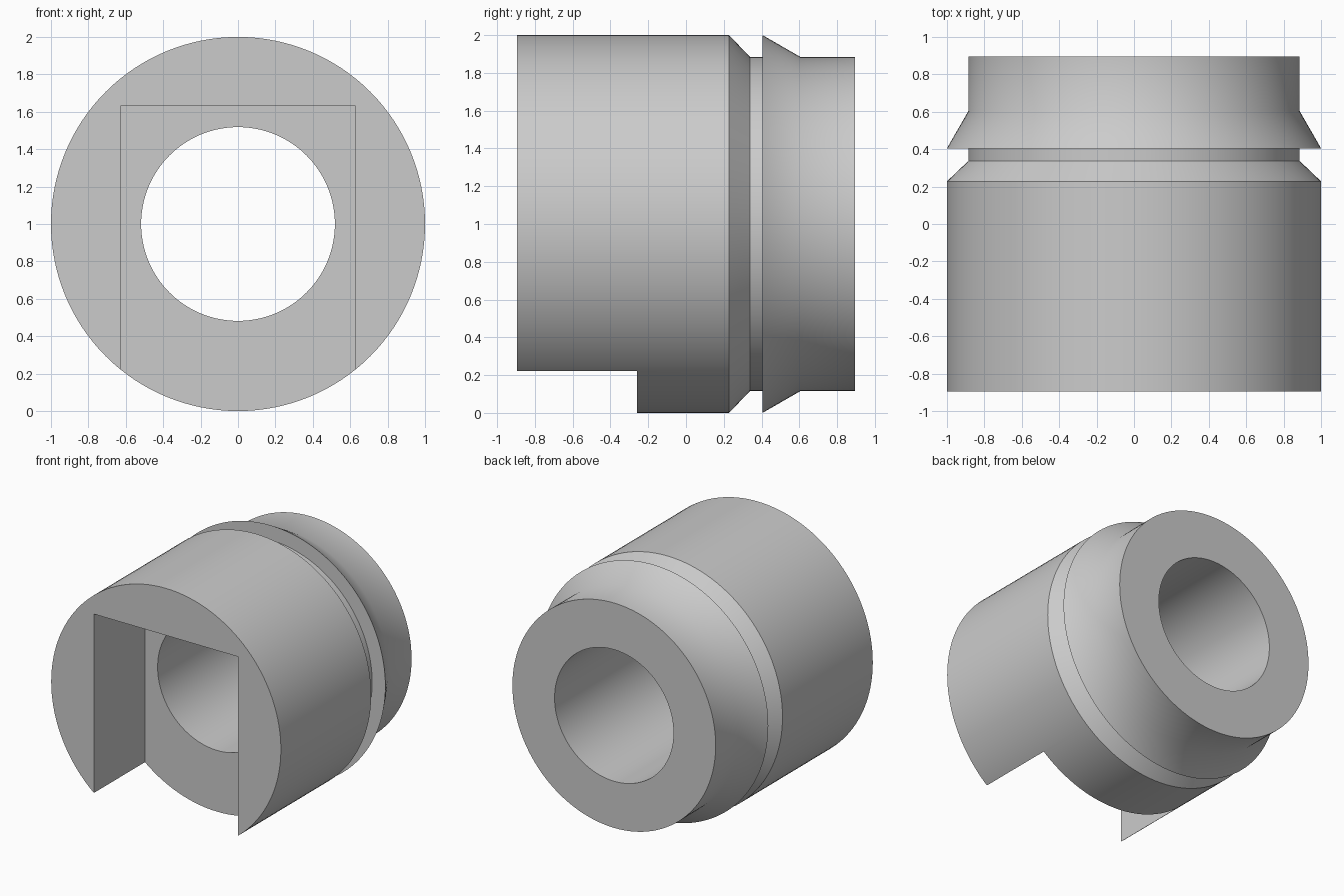
import bpy, bmesh, math
from mathutils import Matrix, Vector

cube = bpy.data.objects.get("Cube")
if cube:
    bpy.data.objects.remove(cube, do_unlink=True)

SEGMENTS = 128
FRONT, BACK = -0.895, 0.895
AXIS = Vector((0, 0, 1))  # centre of the bore

grey = bpy.data.materials.new("light grey")
grey.use_nodes = True
colour = (0.6, 0.6, 0.6, 1)
grey.diffuse_color = colour
grey.node_tree.nodes["Principled BSDF"].inputs["Base Color"].default_value = colour


def add_object(name, bm):
    bmesh.ops.recalc_face_normals(bm, faces=bm.faces)
    mesh = bpy.data.meshes.new(name)
    bm.to_mesh(mesh)
    bm.free()
    mesh.materials.append(grey)
    obj = bpy.data.objects.new(name, mesh)
    bpy.context.collection.objects.link(obj)
    return obj


def lathe(name, profile):
    """Revolve a closed (y, radius) profile around the bore axis."""
    bm = bmesh.new()
    verts = [bm.verts.new((0, y, AXIS.z + r)) for y, r in profile]
    edges = [bm.edges.new((a, b)) for a, b in zip(verts, verts[1:] + verts[:1])]
    bmesh.ops.spin(bm, geom=verts + edges, cent=AXIS, axis=(0, 1, 0),
                   angle=math.tau, steps=SEGMENTS)
    bmesh.ops.remove_doubles(bm, verts=bm.verts, dist=1e-4)
    return add_object(name, bm)


def box(name, low, high):
    low, high = Vector(low), Vector(high)
    bm = bmesh.new()
    bmesh.ops.create_cube(bm, size=1, matrix=Matrix.Translation((low + high) / 2)
                          @ Matrix.Diagonal((*(high - low), 1)))
    return add_object(name, bm)


# Hollow body: straight barrel, chamfer, groove, barbed lip, rear neck, bore
body = lathe("grooved_sleeve", [
    (FRONT, 1.0), (0.228, 1.0), (0.338, 0.885), (0.405, 0.885),
    (0.405, 1.0), (0.605, 0.885), (BACK, 0.885),
    (BACK, 0.518), (FRONT, 0.518)])

# Rectangular pocket in the front, open at the bottom
pocket = box("pocket_cutter", (-0.628, -1.2, -0.3), (0.628, -0.26, 1.63))
pocket.hide_render = True

cut = body.modifiers.new("pocket", 'BOOLEAN')
cut.operation = 'DIFFERENCE'
cut.solver = 'EXACT'
cut.object = pocket

bpy.ops.object.select_all(action='DESELECT')
body.select_set(True)
bpy.context.view_layer.objects.active = body
bpy.ops.object.modifier_apply(modifier=cut.name)
bpy.data.objects.remove(pocket, do_unlink=True)
bpy.ops.object.shade_smooth_by_angle(angle=math.radians(34))
